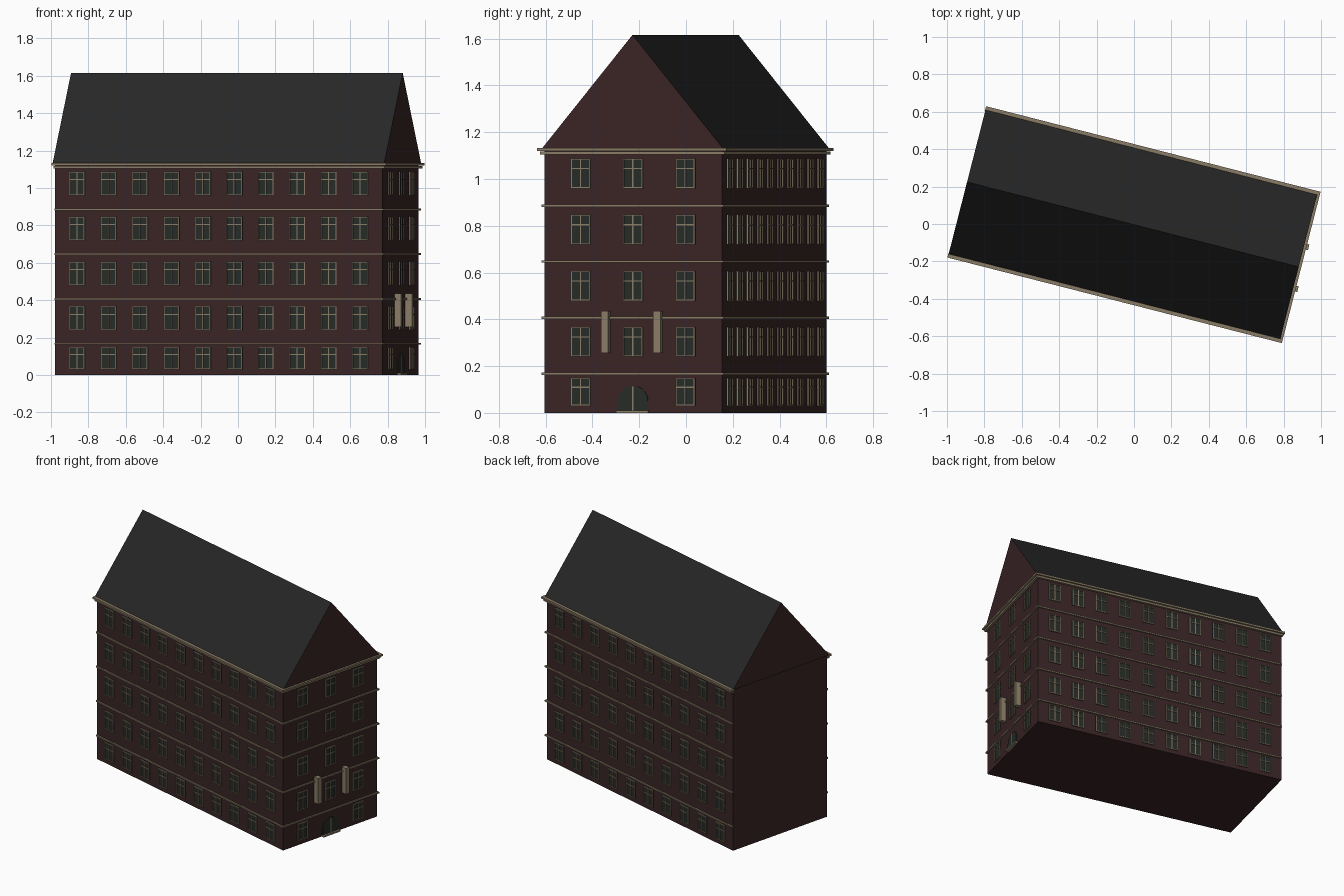
import bpy, bmesh, math
from mathutils import Matrix, Vector

cube = bpy.data.objects.get("Cube")
if cube:
    bpy.data.objects.remove(cube, do_unlink=True)


def material(name, color):
    m = bpy.data.materials.new(name)
    m.use_nodes = True
    m.diffuse_color = (*color, 1)
    m.node_tree.nodes["Principled BSDF"].inputs["Base Color"].default_value = (*color, 1)
    return m


BRICK = material("dark red brick", (0.042, 0.018, 0.019))
SLATE = material("dark slate", (0.02, 0.02, 0.02))
STONE = material("tan stone", (0.25, 0.2, 0.13))
GLASS = material("dark glass", (0.02, 0.025, 0.021))

# The whole building is turned on its plot
PLOT = Matrix.Translation((-0.006, -0.002, 0)) @ Matrix.Rotation(math.radians(-14.35), 4, "Z")
L, W = 0.903, 0.3915          # half length and half width of the walls
EAVES, RIDGE = 1.128, 1.616


def finish(name, bm, *mats):
    bmesh.ops.recalc_face_normals(bm, faces=bm.faces)
    mesh = bpy.data.meshes.new(name)
    bm.to_mesh(mesh)
    bm.free()
    for m in mats:
        mesh.materials.append(m)
    obj = bpy.data.objects.new(name, mesh)
    obj.matrix_world = PLOT
    bpy.context.collection.objects.link(obj)
    return obj


def add_box(bm, lo, hi, frame=Matrix()):
    lo, hi = Vector(lo), Vector(hi)
    mat = frame @ Matrix.Translation((lo + hi) / 2) @ Matrix.Diagonal((*(hi - lo), 1))
    bmesh.ops.create_cube(bm, size=1, matrix=mat)


def add_prism(bm, points, offset):
    face = bm.faces.new([bm.verts.new(p) for p in points])
    ext = bmesh.ops.extrude_face_region(bm, geom=[face], use_keep_orig=True)
    verts = [v for v in ext["geom"] if isinstance(v, bmesh.types.BMVert)]
    bmesh.ops.translate(bm, verts=verts, vec=offset)


# Walls
bm = bmesh.new()
add_box(bm, (-L, -W, 0), (L, W, EAVES))
finish("walls", bm, BRICK)

# Gabled roof: slate slopes, brick ends
bm = bmesh.new()
rl, rw = L + 0.012, W + 0.01
add_prism(bm, [(-rl, -rw, EAVES), (-rl, rw, EAVES), (-rl, 0, RIDGE)], (2 * rl, 0, 0))
bm.normal_update()
for f in bm.faces:
    f.material_index = 1 if abs(f.normal.x) > 0.5 or abs(f.normal.z) > 0.9 else 0
finish("roof", bm, SLATE, BRICK)


# Stone courses round the front, right and back; the left end stays plain
def course(name, z, height, out, tail):
    bm = bmesh.new()
    for s in (-1, 1):
        y0, y1 = sorted((s * W, s * (W + out)))
        add_box(bm, (-L - tail, y0, z), (L + out, y1, z + height))
    add_box(bm, (L, -W, z), (L + out, W, z + height))
    finish(name, bm, STONE)


for i, z in enumerate((0.167, 0.407, 0.647, 0.886)):
    course(f"belt_course_{i + 1}", z - 0.005, 0.01, 0.01, 0)
course("lower_cornice", 1.105, 0.013, 0.016, 0.006)
course("upper_cornice", 1.12, 0.013, 0.026, 0.014)

# Windows: local x runs along the wall, -y points outwards
ROWS = [(0.09, 0.06), (0.304, 0.064), (0.543, 0.064), (0.784, 0.064), (1.024, 0.064)]
HALF, BAR, DEPTH = 0.043, 0.005, 0.008


def window_wall(name, turn, distance, columns, skip=()):
    frame = Matrix.Rotation(turn, 4, "Z") @ Matrix.Translation((0, -distance, 0))
    glass, bars = bmesh.new(), bmesh.new()
    for r, (z, h) in enumerate(ROWS):
        for c, x in enumerate(columns):
            if (r, c) in skip:
                continue
            add_box(glass, (x - HALF, -0.003, z - h), (x + HALF, 0.002, z + h), frame)
            for bx in (x - HALF, x - BAR / 2, x + HALF - BAR):
                add_box(bars, (bx, -DEPTH, z - h), (bx + BAR, 0, z + h), frame)
            for bz in (z - h, z + h * 0.28, z + h - BAR):
                add_box(bars, (x - HALF, -DEPTH, bz), (x + HALF, 0, bz + BAR), frame)
    finish(name + "_window_glass", glass, GLASS)
    finish(name + "_window_frames", bars, STONE)


long_columns = [-0.781 + 0.1736 * i for i in range(10)]
window_wall("front", 0, W, long_columns)
window_wall("back", math.pi, W, long_columns)
window_wall("right", math.pi / 2, L, (-0.231, 0, 0.231), skip={(0, 1)})

# Arched door with a central post and a step
bm = bmesh.new()
R, SPRING = 0.066, 0.05
arch = [(L, -R, 0.01)]
for i in range(17):
    a = math.pi * (1 - i / 16)
    arch.append((L, R * math.cos(a), SPRING + R * math.sin(a)))
arch.append((L, R, 0.01))
add_prism(bm, arch, (0.006, 0, 0))
finish("door", bm, GLASS)

bm = bmesh.new()
add_box(bm, (L, -0.003, 0.01), (L + 0.009, 0.003, SPRING + R - 0.004))
finish("door_post", bm, STONE)

bm = bmesh.new()
add_box(bm, (L, -0.07, 0), (L + 0.02, 0.07, 0.011))
finish("door_step", bm, STONE)

# Stone pillars above the door
for side, y in (("right", -0.117), ("left", 0.114)):
    bm = bmesh.new()
    add_box(bm, (L, y - 0.016, 0.256), (L + 0.038, y + 0.016, 0.436))
    finish(side + "_pillar", bm, STONE)
